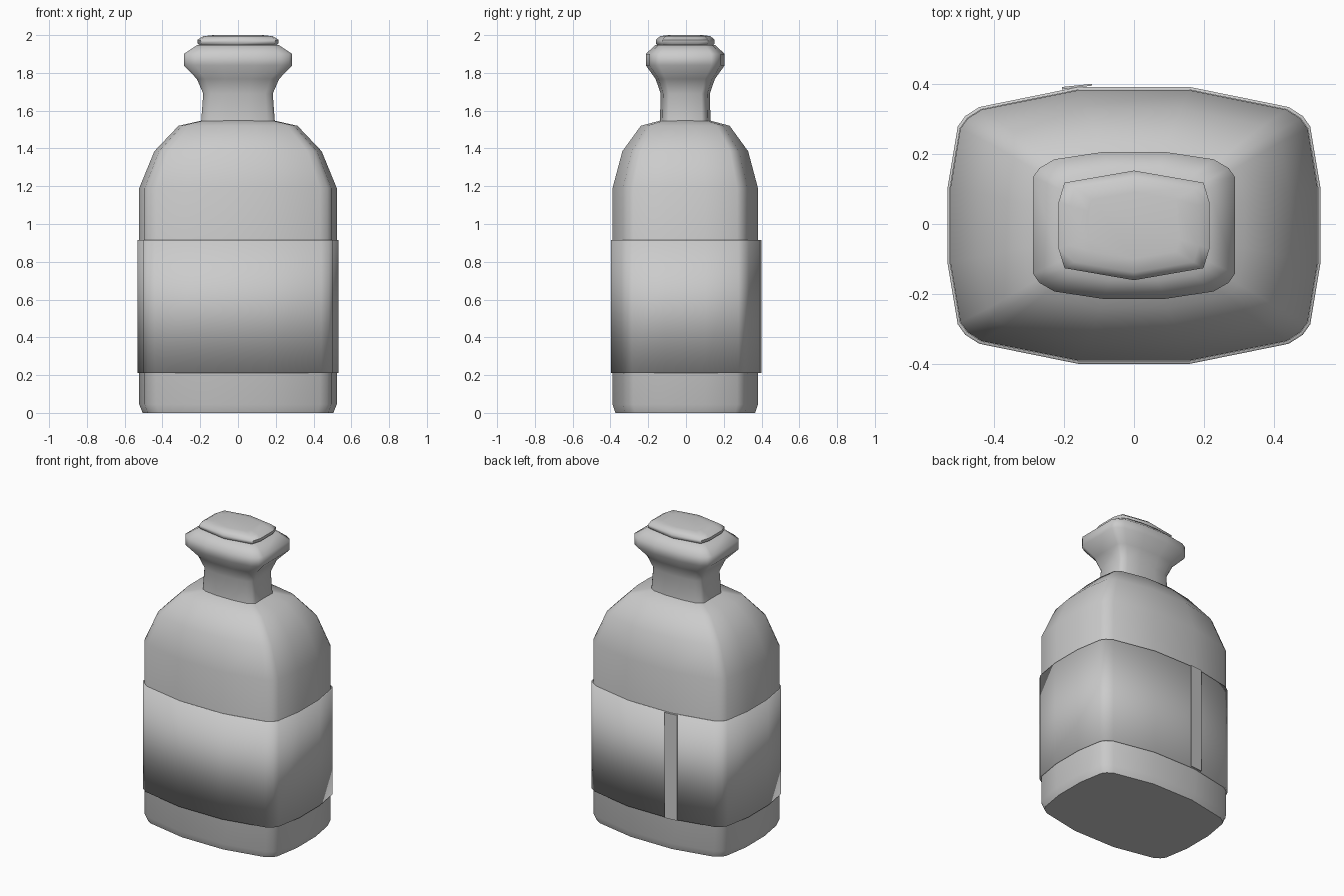
import bpy, bmesh, math

cube = bpy.data.objects.get("Cube")
if cube:
    bpy.data.objects.remove(cube)

glass = bpy.data.materials.new("plain grey")
glass.use_nodes = True
GREY = (0.6, 0.6, 0.6, 1)
glass.diffuse_color = GREY
glass.node_tree.nodes["Principled BSDF"].inputs["Base Color"].default_value = GREY

CENTRE_Y = -0.004

# Quarter outlines, as fractions of half width and half depth
BODY = [(1, .27), (.945, .715), (.905, .79), (.83, .855), (.3, 1)]
NECK = [(1, .66), (.94, .78), (.79, .9), (.31, 1)]
STOPPER = [(1, .42), (.92, .78), (0, 1)]


def full_outline(quarter):
    """Mirror a quarter outline into a closed counter-clockwise loop."""
    back = quarter + [(-x, y) for x, y in reversed(quarter) if x > 0]
    front = [(-x, -y) for x, y in back]
    return back + front


def loft(name, quarter, rings, cap_bottom=False, cap_top=False, angle=None):
    """Skin an outline through rings of (half width, half depth, height)."""
    bm = bmesh.new()
    loop = full_outline(quarter)
    layers = [[bm.verts.new((x * w, y * d + CENTRE_Y, z)) for x, y in loop]
              for w, d, z in rings]
    n = len(loop)
    for low, high in zip(layers, layers[1:]):
        for i in range(n):
            j = (i + 1) % n
            bm.faces.new((low[i], low[j], high[j], high[i]))
    if cap_bottom:
        bm.faces.new(layers[0][::-1])
    if cap_top:
        bm.faces.new(layers[-1])
    return finish(name, bm, angle)


def finish(name, bm, angle=None):
    mesh = bpy.data.meshes.new(name)
    bm.to_mesh(mesh)
    bm.free()
    mesh.materials.append(glass)
    obj = bpy.data.objects.new(name, mesh)
    bpy.context.collection.objects.link(obj)
    mesh.shade_smooth()
    if angle:
        bpy.ops.object.select_all(action='DESELECT')
        obj.select_set(True)
        bpy.context.view_layer.objects.active = obj
        bpy.ops.object.shade_smooth_by_angle(angle=math.radians(angle))
    return obj


# Bottle body with rounded shoulders
loft("bottle_body", BODY, [
    (.505, .37, 0), (.523, .385, .045), (.523, .385, 1.19),
    (.443, .333, 1.385), (.315, .235, 1.52), (.19, .13, 1.548),
], cap_bottom=True, angle=60)

# Neck flaring out to a thick lip
loft("neck_and_lip", NECK, [
    (.195, .134, 1.545), (.184, .13, 1.69), (.218, .157, 1.768),
    (.287, .209, 1.84), (.287, .209, 1.9), (.215, .158, 1.948),
    (.15, .11, 1.95),
], cap_top=True, angle=60)

# Low stopper with a domed top
loft("stopper", STOPPER, [
    (.19, .14, 1.94), (.213, .155, 1.955), (.215, .156, 1.975),
    (.185, .134, 1.994), (.13, .095, 2.0),
], cap_bottom=True, cap_top=True, angle=60)

# Wrapped label, its lower rim turned in towards the glass
loft("label", BODY, [
    (.523, .385, .212), (.531, .394, .212), (.531, .394, .915), (.524, .386, .915),
])

# Overlapping end of the label at the back
flap = bmesh.new()
path = [(-.205, .383), (-.12, .394), (-.12, .399), (-.205, .39)]
low, high = ([flap.verts.new((x, y, z)) for x, y in path] for z in (.212, .915))
for i in range(4):
    j = (i + 1) % 4
    flap.faces.new((low[i], low[j], high[j], high[i]))
flap.faces.new(low[::-1])
flap.faces.new(high)
finish("label_flap", flap, angle=30)
